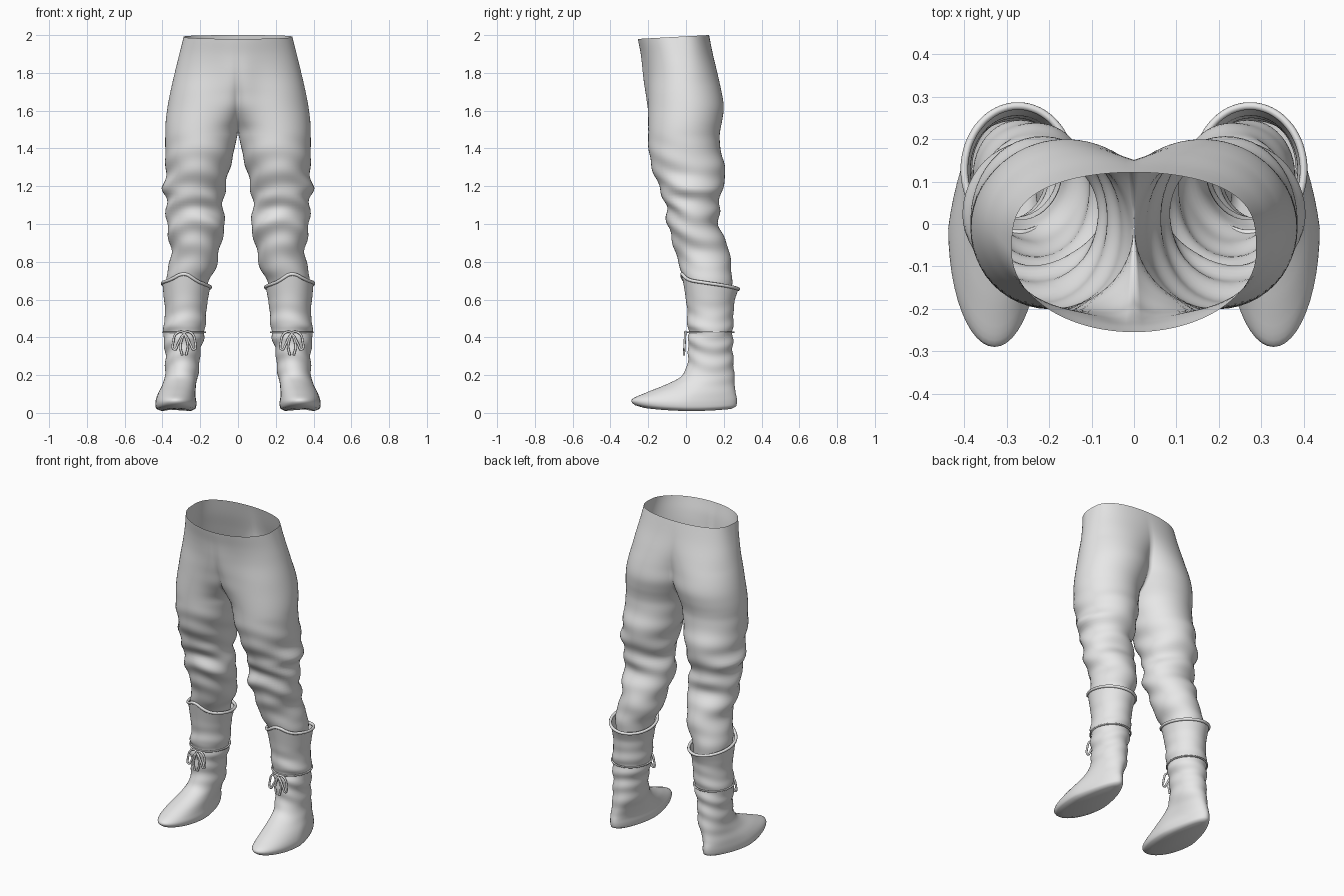
import bpy
import bmesh
import math
from mathutils import Vector

cube = bpy.data.objects.get("Cube")
if cube:
    bpy.data.objects.remove(cube, do_unlink=True)

grey = bpy.data.materials.new("plain_grey")
grey.use_nodes = True
grey.diffuse_color = (0.8, 0.8, 0.8, 1)
grey.node_tree.nodes["Principled BSDF"].inputs["Base Color"].default_value = (0.8, 0.8, 0.8, 1)

SEGMENTS = 48

# Trouser sections: height, inner x, outer x, front y, back y, belly bulge
TROUSERS = [
    (.62, .17, .37, .01, .24, 0), (.7, .155, .38, -.01, .245, 0),
    (.76, .12, .37, -.03, .24, 0), (.85, .1, .355, -.055, .23, 0),
    (.92, .085, .365, -.075, .205, 0), (1, .07, .375, -.1, .175, 0),
    (1.08, .078, .385, -.1, .172, 0), (1.14, .075, .378, -.125, .185, 0),
    (1.19, .07, .398, -.14, .195, 0), (1.27, .048, .383, -.17, .208, 0),
    (1.37, .025, .385, -.196, .19, 0), (1.45, .008, .385, -.2, .177, 0),
    (1.5, -.006, .385, -.2, .182, 0), (1.55, -.025, .382, -.2, .192, .02),
    (1.62, -.052, .373, -.2, .2, .04), (1.7, -.075, .358, -.2, .188, .045),
    (1.8, -.14, .335, -.205, .166, .035), (1.9, -.22, .311, -.225, .142, .015),
    (2, -.288, .288, -.255, .122, 0),
]

# Boot sections: height, inner x, outer x, front y, back y, heel narrowing
BOOT = [
    (.01, .25, .405, -.22, .24, .25), (.018, .228, .43, -.265, .262, .25),
    (.05, .22, .438, -.29, .27, .25), (.08, .224, .432, -.265, .268, .22),
    (.11, .225, .42, -.205, .262, .15), (.15, .222, .4, -.105, .258, .08),
    (.19, .213, .388, -.03, .257, 0), (.24, .205, .386, .002, .253, 0),
    (.32, .2, .385, .012, .248, 0), (.39, .182, .395, .01, .248, 0),
    (.425, .178, .393, .018, .246, 0), (.46, .172, .395, .005, .25, 0),
    (.53, .168, .385, .008, .252, 0), (.6, .16, .392, -.002, .258, 0),
    (.68, .147, .4, -.022, .278, 0),
]


def section(table, z):
    """Smoothly interpolate a row of the table at height z."""
    i = max(k for k in range(len(table) - 1) if table[k][0] <= z or k == 0)
    a, b = table[i], table[i + 1]
    before, after = table[max(i - 1, 0)], table[min(i + 2, len(table) - 1)]
    h = b[0] - a[0]
    t = (z - a[0]) / h
    row = []
    for c in range(1, len(a)):
        m0 = (b[c] - before[c]) / (b[0] - before[0]) * h
        m1 = (after[c] - a[c]) / (after[0] - a[0]) * h
        row.append(a[c] + m0 * t + (3 * (b[c] - a[c]) - 2 * m0 - m1) * t ** 2
                   + (2 * (a[c] - b[c]) + m0 + m1) * t ** 3)
    return row


def outline(low_x, high_x, front, back, back_power=1.0):
    """Points round an oval from its inner back to its inner front, cut at x = 0."""
    cx, rx = (low_x + high_x) / 2, (high_x - low_x) / 2
    cy, ry = (front + back) / 2, (back - front) / 2
    cut = math.acos(max(-1, min(1, cx / rx))) if cx < rx else 0
    for k in range(SEGMENTS + 1):
        a = (math.pi - cut) * (1 - 2 * k / SEGMENTS)
        s = math.sin(a)
        if s > 0:
            s = s ** back_power
        yield cx + rx * math.cos(a), cy + ry * s, a


def cuff_height(x, y):
    """Sloping boot top with a peak at the front."""
    peak = .04 * math.exp(-((x - .285) / .06) ** 2) if y < .1 else 0
    return .692 - .13 * y + .08 * (x - .28) + peak


def add_object(name, data):
    obj = bpy.data.objects.new(name, data)
    bpy.context.collection.objects.link(obj)
    data.materials.append(grey)
    return obj


def loft(name, rings, close_bottom=False):
    bm = bmesh.new()
    loops = [[bm.verts.new(p) for p in ring] for ring in rings]
    for low, high in zip(loops, loops[1:]):
        for k in range(SEGMENTS):
            bm.faces.new((low[k + 1], low[k], high[k], high[k + 1]))
    if close_bottom:
        bm.faces.new(loops[0][:-1])
    bmesh.ops.remove_doubles(bm, verts=bm.verts, dist=.0002)
    bmesh.ops.recalc_face_normals(bm, faces=bm.faces)
    for f in bm.faces:
        f.smooth = True
    mesh = bpy.data.meshes.new(name)
    bm.to_mesh(mesh)
    bm.free()
    return add_object(name, mesh)


def heights(table, step):
    low, high = table[0][0], table[-1][0]
    n = round((high - low) / step)
    return [low + (high - low) * i / n for i in range(n + 1)]


# Trousers: one half with cloth folds, mirrored across the centre seam
rings = []
for z in heights(TROUSERS, .015):
    low_x, high_x, front, back, bulge = section(TROUSERS, z)
    power = 1 - .4 * max(0, (z - 1.75) / .25)
    fold = .007 * max(0, 1 - abs(z - 1.08) / .42)
    ring = []
    for x, y, a in outline(low_x, high_x, front, back, power):
        r = fold * math.sin(z * 48 + 2.2 * math.sin(a) + 1.5 * math.cos(2 * a))
        r += fold * .6 * math.sin(z * 31 - 3 * math.cos(a))
        x += r * math.cos(a)
        y += r * math.sin(a)
        if a < 0:
            y -= bulge * math.exp(-(x / .09) ** 2)
        rim = .02 * (y - .12) / .37 * max(0, (z - 1.85) / .15)
        ring.append((max(x, 0), y, z + rim))
    rings.append(ring)
trousers = loft("trousers", rings)
mirror = trousers.modifiers.new("mirror", "MIRROR")
mirror.merge_threshold = .002


def tube(name, points, radius, cyclic=False):
    """A round cord through the points."""
    curve = bpy.data.curves.new(name, "CURVE")
    curve.dimensions = "3D"
    curve.bevel_depth = radius
    curve.bevel_resolution = 2
    curve.use_fill_caps = True
    curve.resolution_u = 4
    spline = curve.splines.new("BEZIER")
    spline.bezier_points.add(len(points) - 1)
    for bp, p in zip(spline.bezier_points, points):
        bp.co = p
        bp.handle_left_type = bp.handle_right_type = "AUTO"
    spline.use_cyclic_u = cyclic
    return add_object(name, curve)


for side, s in (("left", 1), ("right", -1)):
    # Boot with a sole that curls up at toe and heel
    rings = []
    for z in heights(BOOT, .0105):
        low_x, high_x, front, back, narrow = section(BOOT, z)
        lift = max(0, (z - .58) / .1)
        fold = .004 * max(0, 1 - abs(z - .36) / .26)
        ring = []
        for x, y, a in outline(low_x, high_x, front, back):
            x += (.3 - x) * narrow * max(0, math.sin(a))
            r = fold * math.sin(z * 70 + 2 * math.sin(a + 1) + math.cos(2 * a))
            x += r * math.cos(a)
            y += r * math.sin(a)
            curl = .022 * ((y - .03) / .28) ** 2 * max(0, 1 - z / .1)
            ring.append((s * x, y, z + curl + lift * (cuff_height(x, y) - .68)))
        rings.append(ring)
    loft(side + "_boot", rings, close_bottom=True)

    # Rolled cuff round the boot top
    rim = [(s * x, y, cuff_height(x, y))
           for x, y, a in outline(*section(BOOT, .68)[:4])][:-1]
    tube(side + "_cuff", rim[::2], .009, True)

    # Ankle cord with a hanging bow
    cord = [(s * x, y, .427) for x, y, a in outline(.174, .397, .01, .252)][:-1]
    tube(side + "_ankle_cord", cord[::2], .005, True)
    knot = Vector((.285, .004, .42))
    for i, d in enumerate((-1, 1)):
        loop = [(0, 0), (.035, .005), (.058, -.045), (.052, -.085), (.035, -.06), (.012, -.015)]
        tail = [(0, 0), (.012, -.03), (.02, -.07), (.01, -.115)]
        for part, path, cyc in (("loop", loop, True), ("tail", tail, False)):
            pts = [knot + Vector((d * u, -.008 - abs(v) * .06, v)) for u, v in path]
            tube(f"{side}_bow_{part}_{i + 1}", [(s * p.x, p.y, p.z) for p in pts], .006, cyc)
